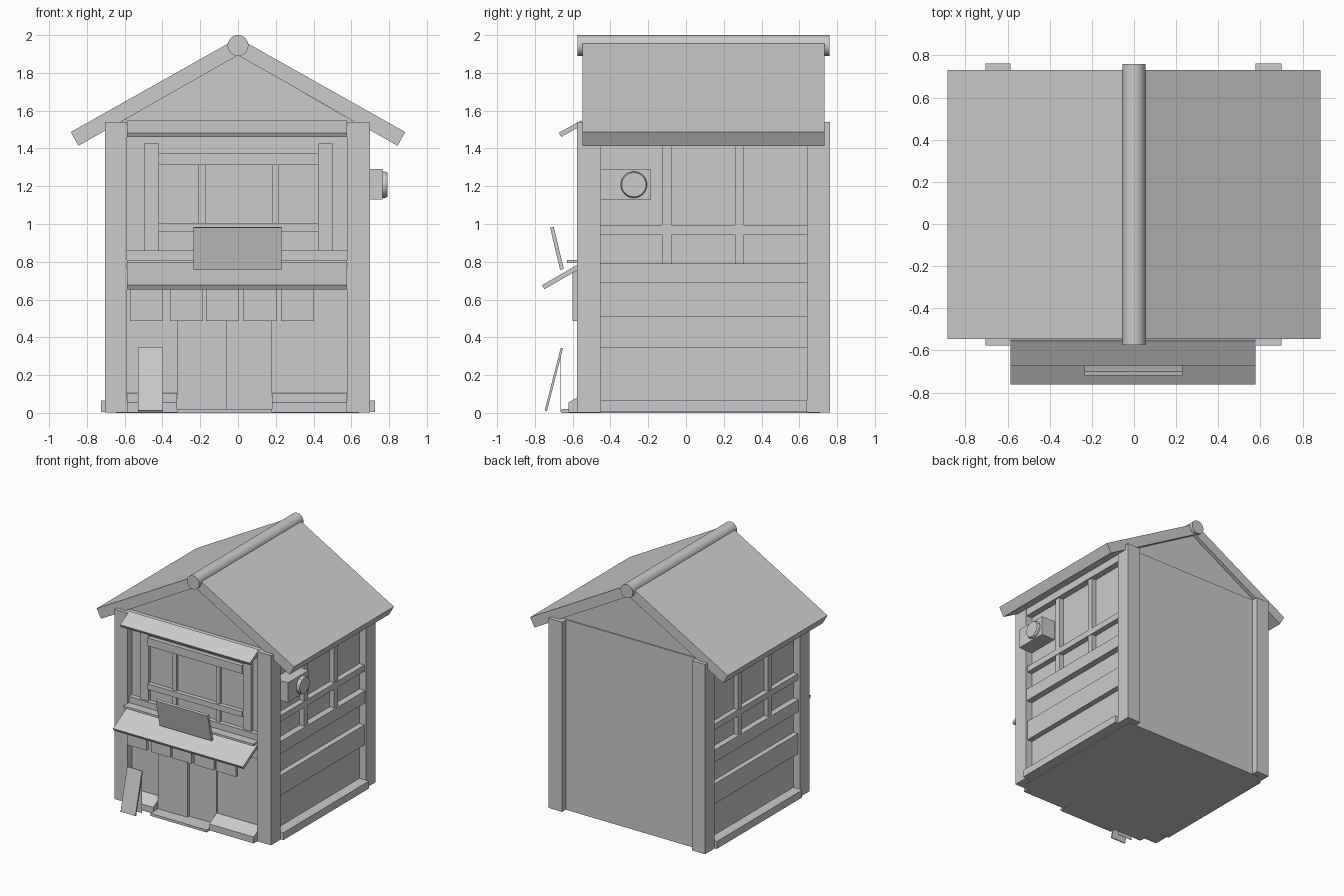
import bpy, bmesh, math
from mathutils import Vector

if "Cube" in bpy.data.objects:
    bpy.data.objects.remove(bpy.data.objects["Cube"])


def prism(name, pts, a, b, axis):
    """Extrude a 2D profile from a to b; axis 'y' takes (x, z), axis 'x' takes (y, z)."""
    bm = bmesh.new()
    place = (lambda p, t: (p[0], t, p[1])) if axis == 'y' else (lambda p, t: (t, p[0], p[1]))
    lo = [bm.verts.new(place(p, a)) for p in pts]
    hi = [bm.verts.new(place(p, b)) for p in pts]
    bm.faces.new(lo)
    bm.faces.new(hi[::-1])
    n = len(pts)
    for i in range(n):
        j = (i + 1) % n
        bm.faces.new((lo[i], hi[i], hi[j], lo[j]))
    bmesh.ops.recalc_face_normals(bm, faces=bm.faces)
    me = bpy.data.meshes.new(name)
    bm.to_mesh(me)
    bm.free()
    ob = bpy.data.objects.new(name, me)
    bpy.context.collection.objects.link(ob)
    return ob


def box(name, x0, x1, y0, y1, z0, z1):
    return prism(name, [(x0, z0), (x1, z0), (x1, z1), (x0, z1)], y0, y1, 'y')


def slab(name, x0, x1, p, q, t):
    """Tilted board: side line p to q in (y, z), thickened by t to the right of the line."""
    p, q = Vector(p), Vector(q)
    d = (q - p).normalized()
    n = Vector((d.y, -d.x)) * t
    return prism(name, [p, q, q + n, p + n], x0, x1, 'x')


def cylinder(name, loc, r1, r2, depth, rot, sides=32):
    bpy.ops.mesh.primitive_cone_add(vertices=sides, radius1=r1, radius2=r2, depth=depth,
                                    location=loc, rotation=rot)
    ob = bpy.context.object
    ob.name = name
    bpy.ops.object.shade_smooth_by_angle()
    return ob


XL, XR = -0.587, 0.577          # clear span between the front posts
YF, YB = -0.453, 0.641          # clear span between the side posts

# Main body and gable
box("body", -0.645, 0.64, -0.522, 0.71, 0, 1.54)
prism("gable", [(-0.63, 1.535), (0.625, 1.535), (0, 1.897)], -0.512, 0.70, 'y')

# Corner posts
for n, y0, y1 in (("front", -0.577, YF), ("back", YB, 0.762)):
    box(n + "_left_post", -0.705, XL, y0, y1, 0.003, 1.54)
    box(n + "_right_post", XR, 0.70, y0, y1, 0.003, 1.54)

# Roof slopes and ridge
for n, s in (("left", -1), ("right", 1)):
    prism(n + "_roof", [(0, 1.985), (s * 0.885, 1.487), (s * 0.845, 1.414), (0, 1.893)],
          -0.547, 0.732, 'y')
cylinder("roof_ridge", (0, 0.0925, 1.945), 0.055, 0.055, 1.335, (math.pi / 2, 0, 0))

# Side walls: rails and window bars on both sides
for n, s in (("left", -1), ("right", 1)):
    def side(name, depth, y0, y1, z0, z1):
        x0, x1 = sorted((s * 0.60, s * depth))
        box(n + "_" + name, x0, x1, y0, y1, z0, z1)
    side("base_rail", 0.725, YF, YB, 0.005, 0.065)
    side("lower_plank", 0.685, YF, YB, 0.347, 0.51)
    side("middle_rail", 0.692, YF, YB, 0.69, 0.79)
    side("window_rail", 0.685, YF, YB, 0.945, 0.995)
    side("top_rail", 0.692, YF, YB, 1.44, 1.53)
    for y in (-0.102, 0.284):
        side("window_bar", 0.68, y - 0.024, y + 0.024, 0.79, 1.44)

# Meter box on the right side
box("meter_box", 0.64, 0.765, YF, -0.184, 1.13, 1.29)
cylinder("meter_dial", (0.772, -0.276, 1.208), 0.07, 0.07, 0.016, (0, math.pi / 2, 0))
cylinder("meter_glass", (0.785, -0.276, 1.208), 0.07, 0.064, 0.012, (0, math.pi / 2, 0))

# Front beams
box("front_header", XL, XR, -0.56, -0.50, 1.47, 1.541)
box("front_sill_rail", XL, XR, -0.56, -0.50, 0.66, 0.86)
box("front_shelf", XL, XR, -0.63, -0.55, 0.793, 0.81)

# Upper window
for x0, x1 in ((-0.495, -0.42), (0.425, 0.50)):
    box("window_jamb", x0, x1, -0.545, -0.50, 0.86, 1.425)
box("window_head", -0.42, 0.425, -0.558, -0.50, 1.312, 1.377)
box("window_cross_bar", -0.42, 0.425, -0.558, -0.50, 0.96, 1.005)
for x in (-0.192, 0.198):
    box("window_mullion", x - 0.019, x + 0.019, -0.54, -0.50, 0.86, 1.312)

# Awnings
slab("upper_awning", XL, XR, (-0.673, 1.483), (-0.555, 1.548), 0.025)
slab("lower_awning", XL, XR, (-0.762, 0.676), (-0.555, 0.796), 0.025)

# Blank signboard above the lower awning
slab("signboard", -0.235, 0.23, (-0.647, 0.762), (-0.70, 0.985), -0.02)

# Door curtain strips
for x in (-0.573, -0.36, -0.17, 0.03, 0.228):
    box("curtain_strip", x, x + 0.175, -0.602, -0.575, 0.487, 0.75)

# Sliding doors, sill and plinths
box("left_door", -0.323, -0.06, -0.56, -0.51, 0.02, 0.66)
box("right_door", -0.06, 0.18, -0.535, -0.51, 0.02, 0.66)
box("door_sill", -0.323, 0.18, -0.66, -0.51, 0, 0.02)
plinth = [(-0.515, 0.003), (-0.623, 0.003), (-0.623, 0.055), (-0.535, 0.105), (-0.515, 0.105)]
prism("left_plinth", plinth, XL, -0.323, 'x')
prism("right_plinth", plinth, 0.18, XR, 'x')

# Leaning street board with thin back stay
slab("street_board", -0.53, -0.397, (-0.748, 0.012), (-0.663, 0.345), 0.012)
box("street_board_stay", -0.53, -0.397, -0.665, -0.661, 0.005, 0.30)
